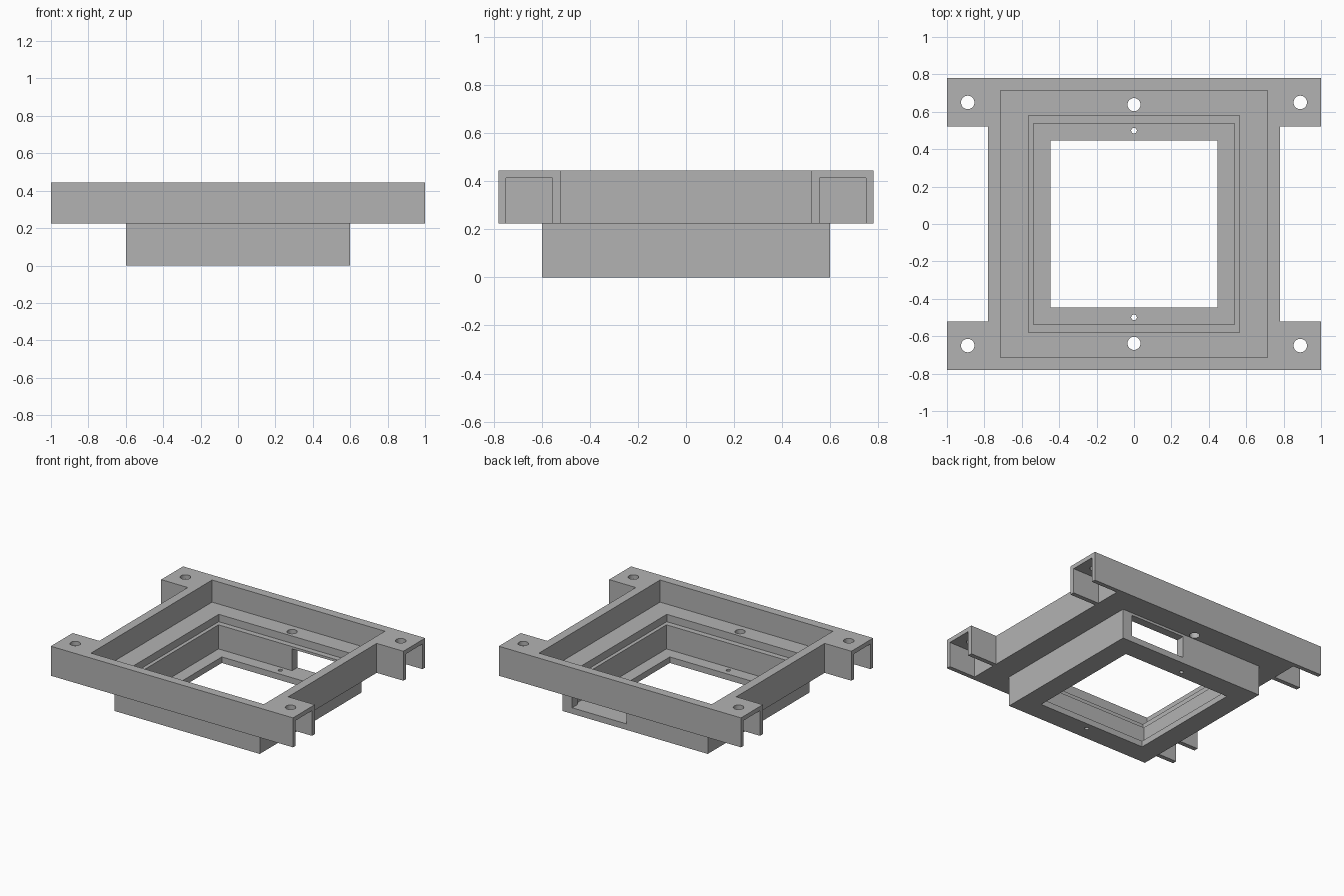
import bpy
import bmesh
from math import radians

old = bpy.data.objects.get("Cube")
if old:
    bpy.data.objects.remove(old, do_unlink=True)

grey = bpy.data.materials.new("plain_grey")
grey.use_nodes = True
grey.diffuse_color = (0.45, 0.45, 0.45, 1)
grey.node_tree.nodes["Principled BSDF"].inputs["Base Color"].default_value = grey.diffuse_color


def finish(name, bm):
    bmesh.ops.recalc_face_normals(bm, faces=bm.faces)
    mesh = bpy.data.meshes.new(name)
    bm.to_mesh(mesh)
    bm.free()
    mesh.materials.append(grey)
    obj = bpy.data.objects.new(name, mesh)
    bpy.context.collection.objects.link(obj)
    return obj


def prism(name, outline, z0, z1):
    bm = bmesh.new()
    face = bm.faces.new([bm.verts.new((x, y, z0)) for x, y in outline])
    new = bmesh.ops.extrude_face_region(bm, geom=[face])["geom"]
    top = [v for v in new if isinstance(v, bmesh.types.BMVert)]
    bmesh.ops.translate(bm, verts=top, vec=(0, 0, z1 - z0))
    return finish(name, bm)


def block(name, x0, x1, y0, y1, z0, z1):
    return prism(name, [(x0, y0), (x1, y0), (x1, y1), (x0, y1)], z0, z1)


def centred(name, hx, hy, z0, z1):
    return block(name, -hx, hx, -hy, hy, z0, z1)


def drill(x, y, radius):
    bm = bmesh.new()
    bmesh.ops.create_cone(bm, cap_ends=True, segments=32, radius1=radius,
                          radius2=radius, depth=2)
    bmesh.ops.translate(bm, verts=bm.verts, vec=(x, y, 0))
    return finish("drill", bm)


def combine(target, tool, operation="DIFFERENCE"):
    tool.hide_render = True
    mod = target.modifiers.new("shape", "BOOLEAN")
    mod.operation = operation
    mod.solver = "EXACT"
    mod.object = tool
    bpy.context.view_layer.objects.active = target
    bpy.ops.object.modifier_apply(modifier=mod.name)
    bpy.data.objects.remove(tool, do_unlink=True)


# Upper frame with four corner tabs
side, tab_in, end = 0.78, 0.522, 1.0
quarter = [(end, side), (end, tab_in), (side, tab_in)]
right = quarter + [(x, -y) for x, y in reversed(quarter)]
outline = right + [(-x, y) for x, y in reversed(right)]
body = prism("mounting_frame", outline, 0.225, 0.445)

# Lower box
combine(body, centred("lower_box", 0.6, 0.6, 0, 0.25), "UNION")

# Stepped pocket from the top opening down through the floor
for hx, hy, floor in [(0.714, 0.714, 0.28), (0.565, 0.58, 0.225),
                      (0.538, 0.538, 0.045), (0.446, 0.446, -0.2)]:
    combine(body, centred("pocket", hx, hy, floor, 0.7))

# Open channels under the tabs and the tab screw holes
for sx in (-1, 1):
    for sy in (-1, 1):
        xs = sorted((sx * side, sx * 1.2))
        ys = sorted((sy * 0.555, sy * 0.748))
        combine(body, block("channel", *xs, *ys, 0.1, 0.413))
        combine(body, drill(sx * 0.889, sy * 0.65, 0.036))

# Ledge holes and small floor holes
for sy in (-1, 1):
    combine(body, drill(0, sy * 0.638, 0.035))
    combine(body, drill(0, sy * 0.499, 0.015))

# Cable slot through the back wall
combine(body, block("slot", 0.07, 0.52, 0.5, 0.65, 0.045, 0.207))

# Single colour, crisp edges, round holes smooth
body.data.materials.clear()
body.data.materials.append(grey)
for poly in body.data.polygons:
    poly.material_index = 0
bpy.ops.object.select_all(action="DESELECT")
body.select_set(True)
bpy.context.view_layer.objects.active = body
bpy.ops.object.shade_smooth_by_angle(angle=radians(30))
